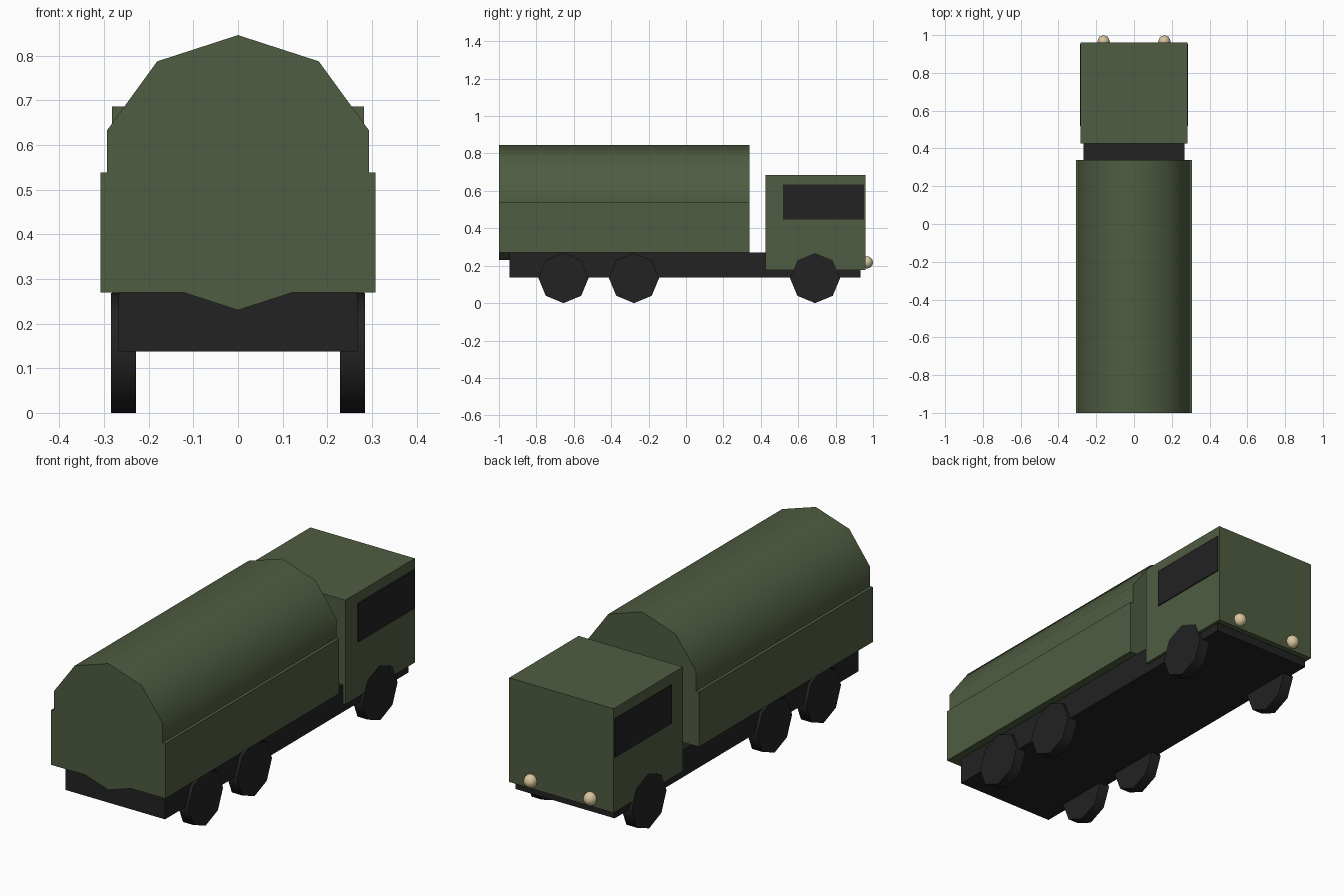
import bpy
from math import radians, pi

cube = bpy.data.objects.get("Cube")
if cube:
    bpy.data.objects.remove(cube, do_unlink=True)


def material(name, rgb):
    m = bpy.data.materials.new(name)
    m.use_nodes = True
    color = (*rgb, 1)
    m.diffuse_color = color
    bsdf = next(n for n in m.node_tree.nodes if n.type == 'BSDF_PRINCIPLED')
    bsdf.inputs["Base Color"].default_value = color
    return m


green = material("olive_green", (0.078, 0.109, 0.053))
black = material("dark_rubber", (0.016, 0.016, 0.016))
cream = material("lamp_cream", (0.68, 0.56, 0.34))


def finish(name, mat, smooth=False):
    ob = bpy.context.object
    ob.name = name
    ob.data.materials.append(mat)
    bpy.ops.object.transform_apply(location=False, rotation=True, scale=True)
    if smooth:
        bpy.ops.object.shade_smooth_by_angle(angle=radians(50))
    return ob


def box(name, mat, x, y, z):
    """Box from (min, max) pairs on each axis."""
    spans = (x, y, z)
    bpy.ops.mesh.primitive_cube_add(size=1, location=[(a + b) / 2 for a, b in spans])
    bpy.context.object.scale = [b - a for a, b in spans]
    return finish(name, mat)


def cylinder(name, mat, sides, radius, depth, loc, rot):
    bpy.ops.mesh.primitive_cylinder_add(vertices=sides, radius=radius, depth=depth,
                                        location=loc, rotation=rot)
    return finish(name, mat, smooth=True)


# Chassis and cab
box("chassis", black, (-0.268, 0.268), (-0.945, 0.932), (0.137, 0.27))
box("cab", green, (-0.282, 0.282), (0.425, 0.96), (0.178, 0.686))

# Cargo bed with a ten-sided canvas roll on it
box("cargo_bed", green, (-0.308, 0.308), (-1, 0.34), (0.27, 0.538))
cylinder("canvas_cover", green, 10, 0.308, 1.34, (0, -0.33, 0.538), (pi / 2, 0, 0))

for side, s in (("left", 1), ("right", -1)):
    # Side window plate
    x = sorted((s * 0.279, s * 0.287))
    box(f"{side}_window", black, x, (0.518, 0.952), (0.447, 0.635))

    # Octagonal wheels
    for place, y in (("rear", -0.655), ("middle", -0.278), ("front", 0.69)):
        cylinder(f"{side}_{place}_wheel", black, 8, 0.134, 0.056,
                 (s * 0.256, y, 0.134), (0, pi / 2, 0))

    # Headlight
    bpy.ops.mesh.primitive_uv_sphere_add(segments=8, ring_count=6, radius=0.033,
                                         location=(s * 0.161, 0.967, 0.218))
    finish(f"{side}_headlight", cream, smooth=True)
